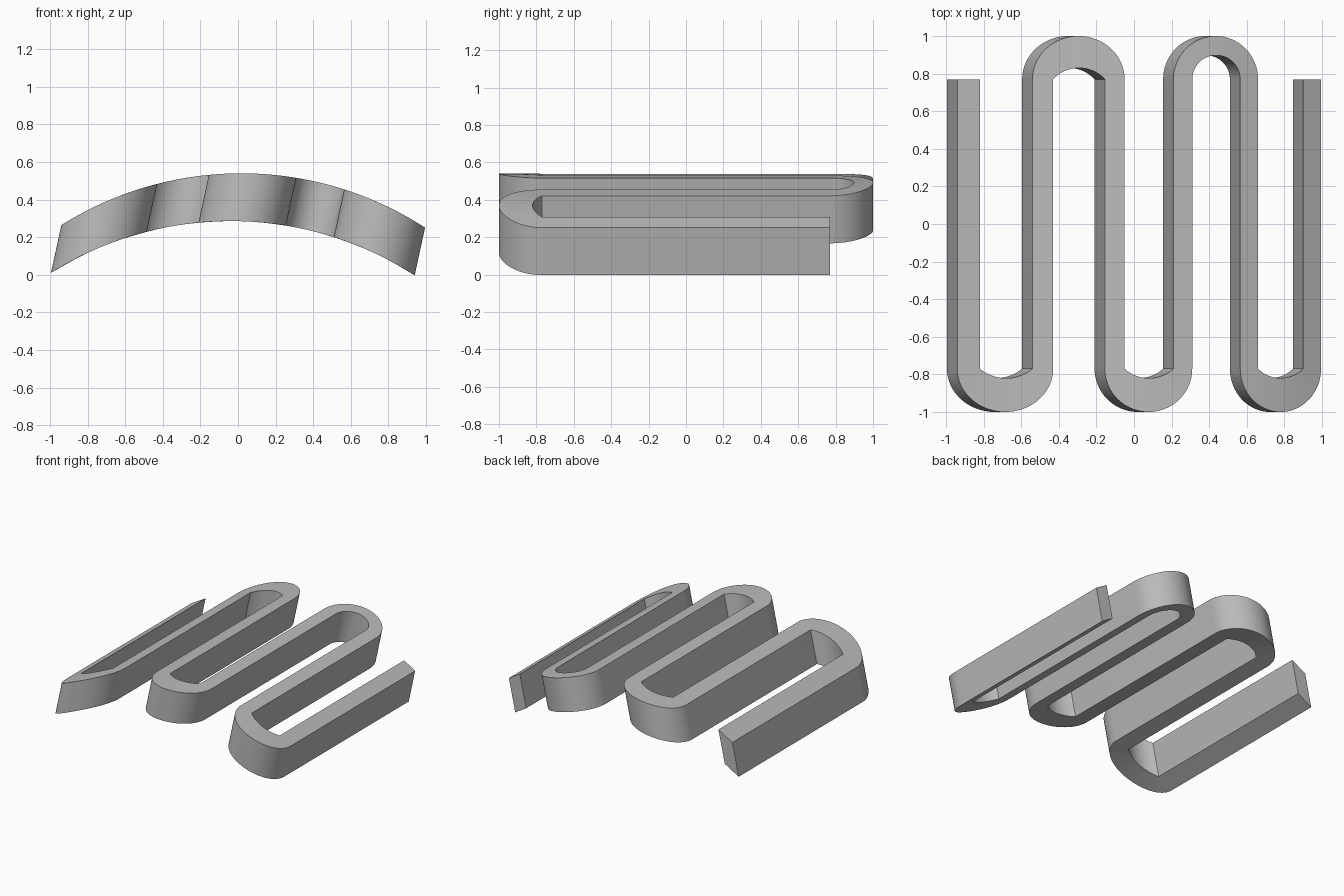
import bpy, bmesh, math
from mathutils import Vector

cube = bpy.data.objects.get("Cube")
if cube:
    bpy.data.objects.remove(cube, do_unlink=True)

# Left and right edge of each straight run, on the top face
RUNS = [(-0.94, -0.82), (-0.54, -0.43), (-0.155, -0.05),
        (0.21, 0.31), (0.565, 0.66), (0.9, 0.995)]
INNER_DEPTH = [0.05, 0.06, 0.05, 0.13, 0.05]
END_Y = 0.77
OUTER_DEPTH = 0.23
STEPS = 32
ARCH_X, ARCH_TOP, ARCH_R = 0.017, 0.54, 1.8
SWEEP = Vector((-0.055, 0, -0.254))


def arched(x, y):
    """Lift a plan point onto the cylindrical arch."""
    return Vector((x, y, ARCH_TOP - ARCH_R + math.sqrt(ARCH_R ** 2 - (x - ARCH_X) ** 2)))


def bend(run, nxt, depth, side):
    """Pairs of outer and inner plan points around one U-turn."""
    mid_o, half_o = (run[0] + nxt[1]) / 2, (nxt[1] - run[0]) / 2
    mid_i, half_i = (run[1] + nxt[0]) / 2, (nxt[0] - run[1]) / 2
    depth = min(depth, half_i)
    radius = (half_i ** 2 + depth ** 2) / (2 * depth)
    pairs = []
    for k in range(STEPS + 1):
        t = math.pi * k / STEPS
        xi = -half_i * math.cos(t)
        yi = math.sqrt(radius ** 2 - xi ** 2) - radius + depth
        outer = (mid_o - half_o * math.cos(t), side * (END_Y + OUTER_DEPTH * math.sin(t)))
        inner = (mid_i + xi, side * (END_Y + yi))
        pairs.append((outer, inner))
    return pairs


# Paired edge points along the whole ribbon, swapping sides at every turn
path = [((RUNS[0][0], END_Y), (RUNS[0][1], END_Y))]
for i, depth in enumerate(INNER_DEPTH):
    side = -1 if i % 2 == 0 else 1
    for outer, inner in bend(RUNS[i], RUNS[i + 1], depth, side):
        path.append((outer, inner) if side < 0 else (inner, outer))
path.append(((RUNS[-1][1], END_Y), (RUNS[-1][0], END_Y)))

# Top face strip, swept down along the slanted direction
bm = bmesh.new()
rows = [[bm.verts.new(arched(*p)) for p in pair] for pair in path]
for a, b in zip(rows, rows[1:]):
    bm.faces.new((a[0], b[0], b[1], a[1]))
swept = bmesh.ops.extrude_face_region(bm, geom=bm.faces[:], use_keep_orig=True)
bmesh.ops.translate(bm, vec=SWEEP,
                    verts=[g for g in swept["geom"] if isinstance(g, bmesh.types.BMVert)])
bmesh.ops.recalc_face_normals(bm, faces=bm.faces[:])

mesh = bpy.data.meshes.new("serpentine_ribbon")
bm.to_mesh(mesh)
bm.free()
ribbon = bpy.data.objects.new("serpentine_ribbon", mesh)
bpy.context.collection.objects.link(ribbon)

# Plain grey material
grey = bpy.data.materials.new("plain_grey")
grey.use_nodes = True
colour = (0.5, 0.5, 0.5, 1)
grey.diffuse_color = colour
grey.node_tree.nodes["Principled BSDF"].inputs["Base Color"].default_value = colour
mesh.materials.append(grey)

# Smooth bends with crisp edges
bpy.ops.object.select_all(action="DESELECT")
ribbon.select_set(True)
bpy.context.view_layer.objects.active = ribbon
bpy.ops.object.shade_smooth_by_angle(angle=math.radians(30))
